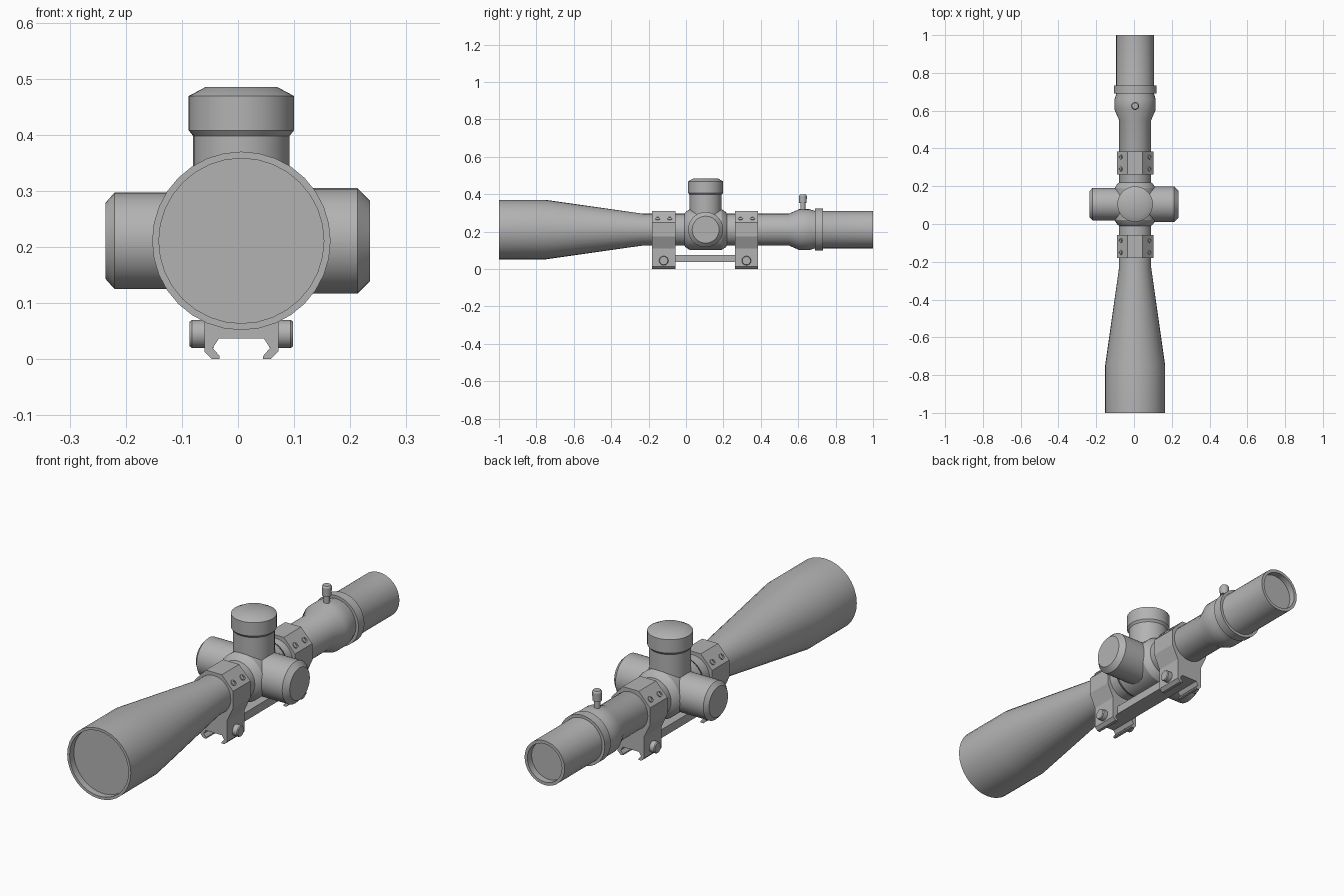
import bpy, bmesh, math
from mathutils import Vector

cube = bpy.data.objects.get("Cube")
if cube:
    bpy.data.objects.remove(cube, do_unlink=True)

CX, CZ = 0.006, 0.211      # optical axis
TURRET_Y = 0.105

grey = bpy.data.materials.new("satin grey")
grey.use_nodes = True
grey.diffuse_color = (0.45, 0.45, 0.45, 1)
grey.node_tree.nodes["Principled BSDF"].inputs["Base Color"].default_value = (0.45, 0.45, 0.45, 1)


def finish(name, bm, smooth=True):
    bmesh.ops.recalc_face_normals(bm, faces=bm.faces)
    mesh = bpy.data.meshes.new(name)
    bm.to_mesh(mesh)
    bm.free()
    mesh.materials.append(grey)
    obj = bpy.data.objects.new(name, mesh)
    bpy.context.collection.objects.link(obj)
    if smooth:
        bpy.ops.object.select_all(action='DESELECT')
        obj.select_set(True)
        bpy.context.view_layer.objects.active = obj
        bpy.ops.object.shade_smooth_by_angle(angle=math.radians(30))
    return obj


def lathe(name, profile, origin, direction, sides=32):
    """Turn (distance, radius) points around an axis and cap both ends."""
    bm = bmesh.new()
    turn = Vector(direction).to_track_quat('Z', 'Y')
    rings = []
    for d, r in profile:
        ring = []
        for i in range(sides):
            a = math.tau * i / sides
            p = Vector((r * math.cos(a), r * math.sin(a), d))
            ring.append(bm.verts.new(turn @ p + Vector(origin)))
        rings.append(ring)
    for a, b in zip(rings, rings[1:]):
        for i in range(sides):
            j = (i + 1) % sides
            bm.faces.new((a[i], a[j], b[j], b[i]))
    bm.faces.new(rings[0])
    bm.faces.new(rings[-1])
    return finish(name, bm)


def extrude_section(name, half, y0, y1):
    """Mirror a half section (x, z) about the optical axis and extrude it along y."""
    section = [(x, z) for x, z in half] + [(-x, z) for x, z in reversed(half)]
    bm = bmesh.new()
    face = bm.faces.new([bm.verts.new((CX + x, y0, z)) for x, z in section])
    out = bmesh.ops.extrude_face_region(bm, geom=[face])
    moved = [v for v in out["geom"] if isinstance(v, bmesh.types.BMVert)]
    bmesh.ops.translate(bm, verts=moved, vec=(0, y1 - y0, 0))
    return finish(name, bm, smooth=False)


# Main tube with recessed lenses at both ends
lathe("scope_tube", [
    (-0.97, 0.147), (-1, 0.147), (-1, 0.159), (-0.75, 0.159), (-0.23, 0.085),
    (0.55, 0.085), (0.605, 0.109), (0.66, 0.109), (0.69, 0.1),
    (1, 0.1), (1, 0.086), (0.97, 0.086)], (CX, 0, CZ), (0, 1, 0))

# Zoom ring and its lever knob
lathe("zoom_ring", [(0.69, 0.1), (0.69, 0.113), (0.732, 0.113), (0.732, 0.1)],
      (CX, 0, CZ), (0, 1, 0))
lathe("zoom_knob", [(0.3, 0.013), (0.352, 0.013), (0.352, 0.02), (0.39, 0.021),
                    (0.398, 0.016)], (CX, 0.625, 0), (0, 0, 1), 16)

# Turret saddle
lathe("turret_saddle", [(-0.115, 0.084), (-0.108, 0.094), (-0.085, 0.109),
                        (0.085, 0.109), (0.108, 0.094), (0.115, 0.084)],
      (CX, TURRET_Y, CZ), (0, 1, 0))

# Turrets
hub = (CX, TURRET_Y, CZ)
lathe("top_turret", [(0, 0.086), (0.187, 0.086), (0.197, 0.094), (0.258, 0.094),
                     (0.274, 0.064)], hub, (0, 0, 1))
lathe("left_turret", [(0, 0.094), (0.207, 0.094), (0.229, 0.072)], hub, (1, 0, 0))
lathe("right_turret", [(0, 0.086), (0.226, 0.086), (0.242, 0.068)], hub, (-1, 0, 0))

# Mounting rings: octagonal clamp on a dovetail foot
clamp = [(0.04, 0.31), (0.096, 0.25), (0.096, 0.174), (0.066, 0.11), (0.066, 0.014),
         (0.052, 0), (0.039, 0), (0.039, 0.006), (0.051, 0.02), (0.04, 0.037)]
for place, y in (("front", -0.119), ("rear", 0.323)):
    extrude_section(place + "_mount", clamp, y - 0.062, y + 0.062)
    for side, s in (("left", 1), ("right", -1)):
        lathe(f"{place}_{side}_clamp_bolt", [(0.05, 0.025), (0.088, 0.025), (0.092, 0.022)],
              (CX, y, 0.045), (s, 0, 0), 16)
        for n, dy in enumerate((-0.032, 0.032), 1):
            # Socket head cap screws on the sloped shoulders
            lathe(f"{place}_{side}_cap_screw_{n}",
                  [(0.001, 0.007), (0.005, 0.007), (0.005, 0.013), (-0.008, 0.013)],
                  (CX + s * 0.076, y + dy, 0.271), (s * 0.06, 0, 0.056), 12)

# Bar joining the two mounts
extrude_section("mount_bar", [(0.04, 0.075), (0.04, 0.037)], -0.07, 0.27)
